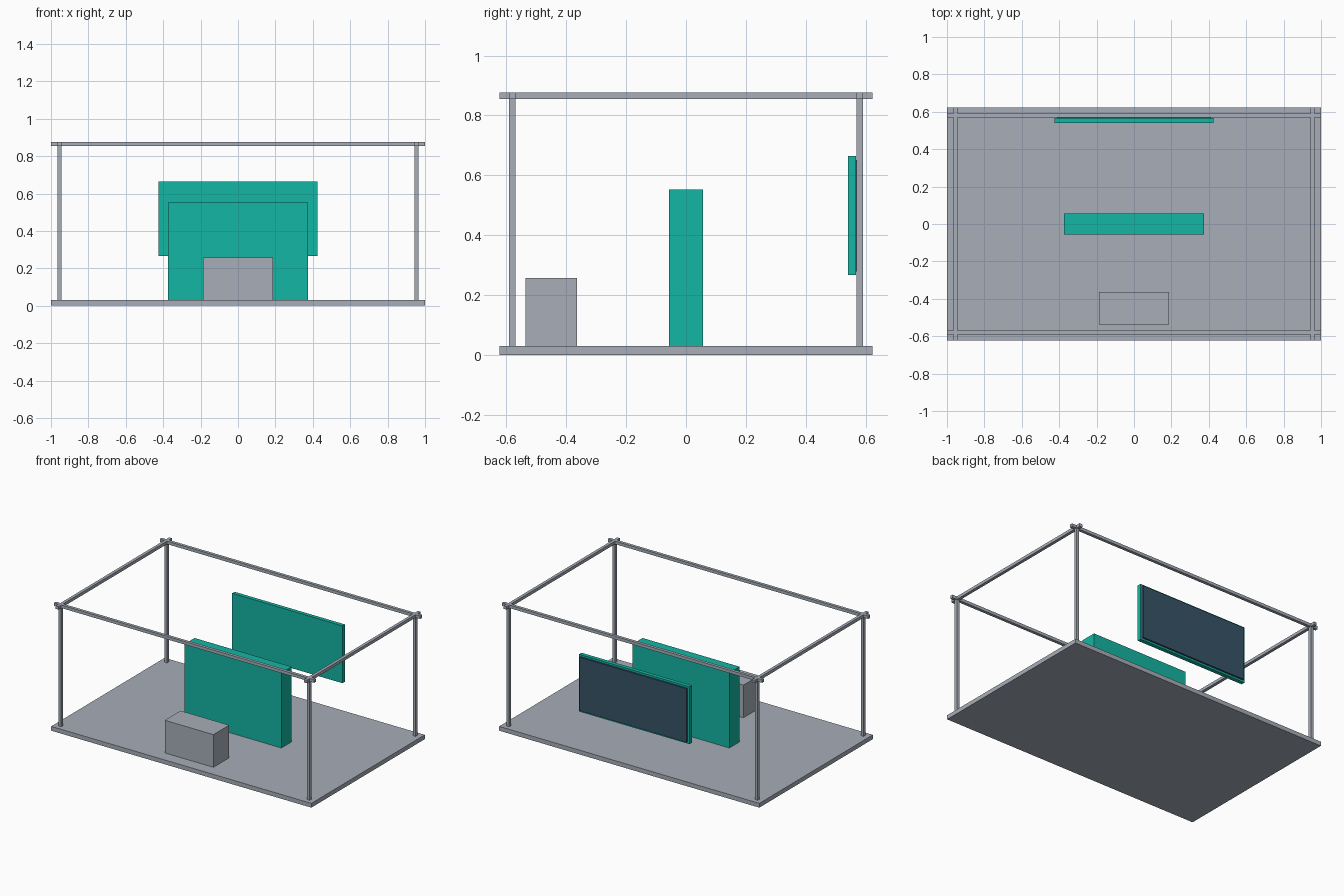
import bpy

cube = bpy.data.objects.get("Cube")
if cube:
    bpy.data.objects.remove(cube, do_unlink=True)


def make_material(name, rgb):
    mat = bpy.data.materials.new(name)
    mat.use_nodes = True
    color = (*rgb, 1.0)
    mat.diffuse_color = color
    mat.node_tree.nodes["Principled BSDF"].inputs["Base Color"].default_value = color
    return mat


grey = make_material("light grey", (0.386, 0.423, 0.479))
teal = make_material("teal", (0.007, 0.465, 0.37))
slate = make_material("dark slate", (0.038, 0.088, 0.135))


def box(name, x, y, z, mat):
    """Axis-aligned box from (min, max) ranges."""
    ranges = (x, y, z)
    bpy.ops.mesh.primitive_cube_add(size=1, location=[(a + b) / 2 for a, b in ranges])
    obj = bpy.context.object
    obj.name = name
    obj.scale = [b - a for a, b in ranges]
    bpy.ops.object.transform_apply(location=False, rotation=False, scale=True)
    obj.data.materials.append(mat)
    return obj


def around(centre, half):
    return (centre - half, centre + half)


HALF_X, HALF_Y = 1.0, 0.623      # floor half sizes
POST_X, POST_Y = 0.955, 0.581    # post centres
BAR = 0.0105                     # half thickness of the frame bars
FLOOR, TOP = 0.03, 0.876

# Floor
box("floor", around(0, HALF_X), around(0, HALF_Y), (0, FLOOR), grey)

# Frame: corner posts and overshooting top rails
for side_x, sx in (("left", 1), ("right", -1)):
    for side_y, sy in (("front", -1), ("back", 1)):
        box(f"{side_y}_{side_x}_post", around(sx * POST_X, BAR),
            around(sy * POST_Y, BAR), (FLOOR, TOP), grey)
    box(f"{side_x}_top_rail", around(sx * POST_X, BAR), around(0, HALF_Y),
        (TOP - 2 * BAR, TOP), grey)
for side_y, sy in (("front", -1), ("back", 1)):
    box(f"{side_y}_top_rail", around(0, HALF_X), around(sy * POST_Y, BAR),
        (TOP - 2 * BAR, TOP), grey)

# Free-standing items
box("counter", around(0, 0.187), (-0.537, -0.364), (FLOOR, 0.257), grey)
box("centre_wall", around(0, 0.373), around(0, 0.056), (FLOOR, 0.552), teal)

# Hanging panel with a dark screen on its back
box("back_panel", around(0, 0.424), (0.541, 0.568), (0.266, 0.664), teal)
box("panel_screen", around(0, 0.411), (0.568, 0.58), (0.279, 0.651), slate)
